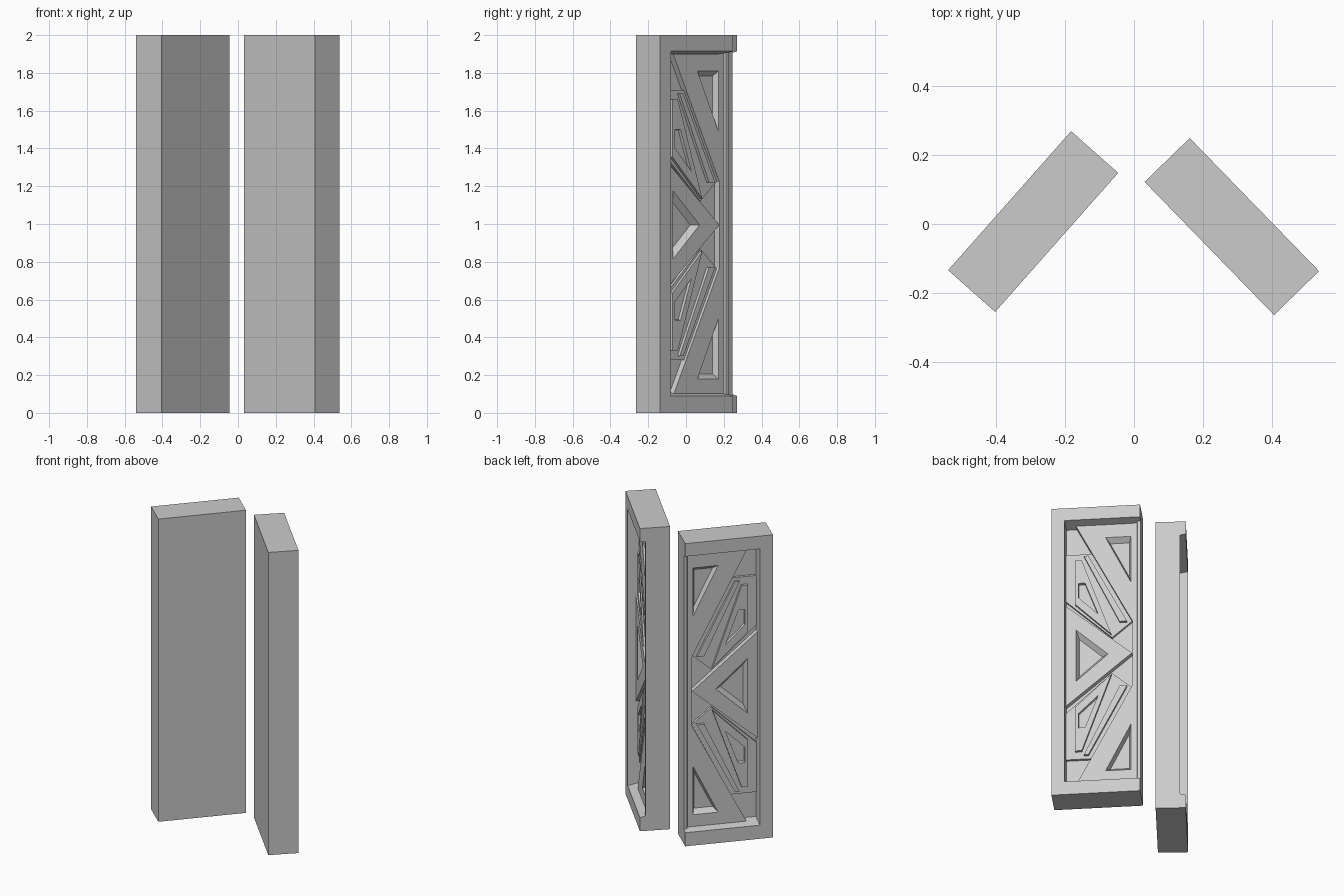
import bpy, bmesh
from mathutils import Vector

if "Cube" in bpy.data.objects:
    bpy.data.objects.remove(bpy.data.objects["Cube"])

W, T, H = 0.54, 0.183, 2.0      # panel width, thickness, height
FLOOR, TOP, MID = 0.085, 0.05, 0.068   # depths below the carved face
ZC = 0.995                      # mirror line of the carving

# Each panel: carved corner, direction along the width (u), direction into the slab (d)
PANELS = {
    "right": (Vector((0.162, 0.250, 0)), Vector((0.697, -0.717, 0)), Vector((-0.717, -0.697, 0))),
    "left": (Vector((-0.183, 0.270, 0)), Vector((-0.6625, -0.749, 0)), Vector((0.749, -0.6625, 0))),
}


def make(name, frame, faces):
    """Mesh from faces given as lists of (u, depth, z) points."""
    o, u, d = frame
    bm = bmesh.new()
    cache = {}

    def vert(p):
        key = tuple(round(c, 5) for c in p)
        if key not in cache:
            cache[key] = bm.verts.new(o + u * key[0] + d * key[1] + Vector((0, 0, key[2])))
        return cache[key]

    for f in faces:
        bm.faces.new([vert(p) for p in f])
    bmesh.ops.recalc_face_normals(bm, faces=bm.faces)
    me = bpy.data.meshes.new(name)
    bm.to_mesh(me)
    bm.free()
    bpy.context.collection.objects.link(bpy.data.objects.new(name, me))


def slab(name, frame):
    """Box with a tapered recess that is open at its inner end."""
    prof = [(0, .035), (.02, .035), (.025, TOP), (.052, TOP), (.056, FLOOR), (.456, FLOOR), (.46, 0)]
    lo = lambda p: (p[0], p[1], .09 + .235 * p[1])
    hi = lambda p: (p[0], p[1], 1.915 - .235 * p[1])
    faces = [[lo(a), lo(b), hi(b), hi(a)] for a, b in zip(prof, prof[1:])]
    rim = (0, 0)
    faces += [[f(p) for p in [rim] + prof] for f in (lo, hi)]
    # Front border and notched inner end
    faces.append([(0, 0, 0), (W, 0, 0), (W, 0, H), (0, 0, H),
                  hi(rim), hi(prof[-1]), lo(prof[-1]), lo(rim)])
    faces.append([(0, 0, 0), lo(rim), lo(prof[0]), hi(prof[0]), hi(rim),
                  (0, 0, H), (0, T, H), (0, T, 0)])
    # Back, outer end, bottom and top
    faces.append([(0, T, 0), (W, T, 0), (W, T, H), (0, T, H)])
    faces.append([(W, 0, 0), (W, T, 0), (W, T, H), (W, 0, H)])
    faces += [[(0, 0, z), (W, 0, z), (W, T, z), (0, T, z)] for z in (0, H)]
    make(name, frame, faces)


def plate(name, frame, outline, top, pit=None, shrink=0.75, flip=False):
    """Raised plate on the recess floor, optionally with a tapered pit."""
    m = (lambda z: 2 * ZC - z) if flip else (lambda z: z)
    at = lambda pts, d: [(u, d, m(z)) for u, z in pts]
    walls = lambda a, b: [[a[i - 1], a[i], b[i], b[i - 1]] for i in range(len(a))]
    upper, base = at(outline, top), at(outline, FLOOR + .003)
    faces = walls(upper, base) + [base]
    if pit:
        cu = sum(p[0] for p in pit) / len(pit)
        cz = sum(p[1] for p in pit) / len(pit)
        small = [(cu + (u - cu) * shrink, cz + (z - cz) * shrink) for u, z in pit]
        edge, bottom = at(pit, top), at(small, FLOOR - .002)
        faces += walls(upper, edge) + walls(edge, bottom) + [bottom]
    else:
        faces.append(upper)
    make(name, frame, faces)


for side, frame in PANELS.items():
    slab(side + "_panel", frame)
    # Central triangle with triangular pit
    plate(side + "_centre_triangle", frame, [(.055, ZC), (.457, ZC + .35), (.457, ZC - .35)], TOP,
          [(.20, ZC), (.395, ZC + .18), (.395, ZC - .18)], 0.72)
    for flip, end in ((False, "upper"), (True, "lower")):
        n = side + "_" + end
        # Corner plate with triangular pit
        plate(n + "_corner_plate", frame, [(.052, 1.22), (.395, 1.9), (.052, 1.9)], TOP,
              [(.06, 1.49), (.215, 1.81), (.06, 1.81)], 0.75, flip)
        # Low backing plate
        plate(n + "_backing_plate", frame,
              [(.299, 1.71), (.457, 1.71), (.457, 1.385), (.177, 1.12), (.056, 1.226)], MID, flip=flip)
        # Diagonal bar
        plate(n + "_diagonal_bar", frame,
              [(.085, 1.22), (.13, 1.22), (.347, 1.69), (.32, 1.69)], TOP, flip=flip)
        # Raised wedge ring
        plate(n + "_wedge_ring", frame,
              [(.36, 1.66), (.40, 1.66), (.40, 1.355), (.18, 1.135)], TOP,
              [(.34, 1.50), (.38, 1.50), (.38, 1.40), (.26, 1.28)], 0.92, flip)
